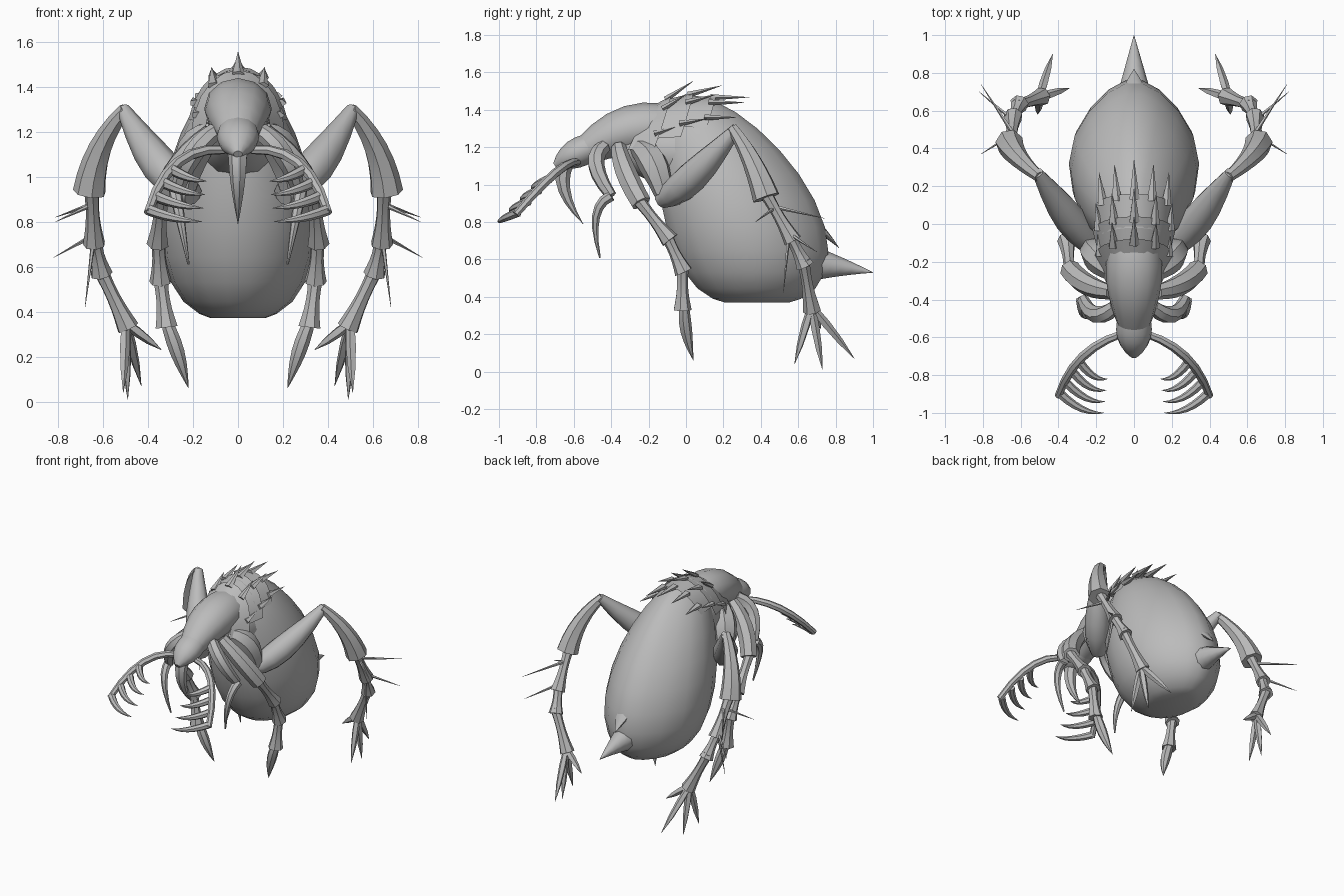
import bpy, bmesh, math
from mathutils import Vector

cube = bpy.data.objects.get("Cube")
if cube:
    bpy.data.objects.remove(cube)

colour = (0.5, 0.5, 0.5, 1)
grey = bpy.data.materials.new("plain grey")
grey.use_nodes = True
grey.diffuse_color = colour
grey.node_tree.nodes["Principled BSDF"].inputs["Base Color"].default_value = colour


def finish(name, bm, mirrored=False):
    """Turn the bmesh into a smooth grey object, mirrored across x if asked."""
    bmesh.ops.recalc_face_normals(bm, faces=bm.faces)
    mesh = bpy.data.meshes.new(name)
    bm.to_mesh(mesh)
    bm.free()
    mesh.materials.append(grey)
    mesh.shade_smooth()
    mesh.set_sharp_from_angle(angle=math.radians(45))
    part = bpy.data.objects.new(name, mesh)
    bpy.context.collection.objects.link(part)
    if mirrored:
        modifier = part.modifiers.new("left_and_right", "MIRROR")
        modifier.use_mirror_merge = False


def loft(bm, rings):
    """Skin a list of closed rings and cap both ends."""
    loops = [[bm.verts.new(point) for point in ring] for ring in rings]
    for lower, upper in zip(loops, loops[1:]):
        for i in range(len(lower)):
            bm.faces.new((lower[i - 1], lower[i], upper[i], upper[i - 1]))
    bm.faces.new(loops[0])
    bm.faces.new(loops[-1])


def curved_tube(bm, start, through, end, thick, thin, bulge=0, sides=7, flat=1, steps=6):
    """Tapered tube on a parabola through three points, fuller mid-way by bulge."""
    points, radii, rings = [], [], []
    for i in range(steps + 1):
        t = i / steps
        points.append(start * (1 - t) * (1 - 2 * t) + through * 4 * t * (1 - t) + end * t * (2 * t - 1))
        radii.append(thick + (thin - thick) * t + bulge * math.sin(math.pi * t))
    across = None
    for i, point in enumerate(points):
        along = (points[min(i + 1, steps)] - points[max(i - 1, 0)]).normalized()
        if across is None:
            across = along.cross(Vector((0, 0, 1)))
        across = (across - along * across.dot(along)).normalized()
        upward = across.cross(along)
        angles = [math.tau * k / sides for k in range(sides)]
        rings.append([point + (across * math.cos(a) + upward * flat * math.sin(a)) * radii[i]
                      for a in angles])
    loft(bm, rings)


def limb(name, path, thick, thin, bulge=0, **shape):
    """Single part; points given as (y, z) lie on the centre line, others are paired."""
    paired = len(path[0]) == 3
    start, through, end = [Vector(p) if paired else Vector((0, *p)) for p in path]
    bm = bmesh.new()
    curved_tube(bm, start, through, end, thick, thin, bulge, **shape)
    finish(name, bm, paired)


def jointed_foot(name, joints, radius):
    """Row of segments, each flaring over the start of the next one."""
    bm = bmesh.new()
    for a, b in zip(joints, joints[1:]):
        a, b = Vector(a), Vector(b)
        overlap = (b - a) * 0.1
        curved_tube(bm, a - overlap, (a + b) / 2, b + overlap, radius, radius * 1.4, -radius / 3)
    finish(name, bm, True)


def straight_spikes(name, base, tips, radius, bulge=0):
    bm = bmesh.new()
    base = Vector(base)
    for tip in tips:
        tip = Vector(tip)
        curved_tube(bm, base, (base + tip) / 2, tip, radius, 0.001, bulge, sides=5, steps=3)
    finish(name, bm, True)


# Abdomen: egg of stacked slices, leaning forward at the top and pinched at the back
rings = []
slice_count, sides = 12, 18
for i in range(slice_count + 1):
    t = 0.01 + 0.98 * (1 - math.cos(math.pi * i / slice_count)) / 2
    fullness = math.sin(math.pi * t ** 0.7)
    depth, width = 0.43 * fullness ** 0.42, 0.345 * fullness ** 0.5
    ring = []
    for k in range(sides):
        a = math.tau * k / sides
        pinch = 1 - 0.25 * max(math.sin(a), 0) ** 2
        ring.append((width * pinch * math.cos(a),
                     0.38 - 0.36 * t ** 1.8 + depth * math.sin(a),
                     0.36 + 1.11 * t))
    rings.append(ring)
bm = bmesh.new()
loft(bm, rings)
finish("abdomen", bm)

# Tail spine and the flap above it
limb("tail_spine", [(0.66, 0.58), (0.83, 0.56), (1, 0.53)], 0.1, 0.001, sides=9)
limb("tail_flap", [(0.6, 0.86), (0.72, 0.76), (0.82, 0.66)], 0.12, 0.001, flat=0.4)

# Head, snout, beak and the body behind them
limb("head", [(-0.54, 1.18), (-0.3, 1.29), (-0.05, 1.3)], 0.085, 0.13, 0.04, sides=12, flat=0.9)
limb("snout", [(-0.7, 1.1), (-0.6, 1.16), (-0.46, 1.22)], 0.02, 0.08, 0.04, sides=12, flat=0.85)
limb("beak", [(-0.64, 1.12), (-0.65, 0.97), (-0.55, 0.79)], 0.045, 0.001, 0.01)
limb("thorax_core", [(-0.36, 1.22), (-0.12, 1.18), (0.1, 1.17)], 0.1, 0.2, 0.03, sides=12)


# Three overlapping back plates, each with backward spikes on the rear edge
def on_back(y, angle, raised):
    width = 0.22 - 0.8 * (y - 0.08) ** 2 + raised
    height = 0.31 - 1.3 * (y - 0.03) ** 2 + raised
    return Vector((width * math.sin(angle), y - 0.04 * angle ** 2, 1.17 + height * math.cos(angle)))


for row, place in enumerate(("front", "middle", "rear")):
    bm = bmesh.new()
    y_front = -0.22 + 0.1 * row
    y_rear = y_front + 0.14 + 0.02 * row
    spread = 1.5 - 0.2 * row
    angles = [spread * (k / 5 - 1) for k in range(11)]
    front = [bm.verts.new(on_back(y_front, a, 0)) for a in angles]
    rear = [bm.verts.new(on_back(y_rear, a, 0.01)) for a in angles]
    for k in range(len(angles) - 1):
        bm.faces.new((front[k], front[k + 1], rear[k + 1], rear[k]))
    bmesh.ops.solidify(bm, geom=bm.faces[:], thickness=0.01)
    for a in angles[1::2]:
        base = on_back(y_rear - 0.03, a, 0)
        reach = (0.15 + 0.03 * row) * (1 - 0.2 * abs(a))
        tip = base + Vector((reach * math.sin(a) / 8, reach, (0.1 - 0.05 * row) * math.cos(a)))
        curved_tube(bm, base, (base + tip) / 2, tip, 0.03, 0.001, sides=5, flat=0.6, steps=2)
    finish(f"back_plate_{place}", bm)

# Hind legs
limb("hind_hip", [(0.1, -0.26, 1.2), (0.19, -0.18, 1.12), (0.23, -0.12, 0.95)], 0.05, 0.05, 0.03)
limb("hind_thigh", [(0.2, -0.13, 0.92), (0.34, 0.03, 1.04), (0.51, 0.27, 1.3)], 0.05, 0.03, 0.045, sides=9)
limb("hind_shin", [(0.5, 0.25, 1.3), (0.61, 0.35, 1.13), (0.66, 0.43, 0.93)], 0.03, 0.075)
ankle = (0.5, 0.67, 0.35)
jointed_foot("hind_foot", [(0.65, 0.44, 0.93), (0.64, 0.56, 0.72), (0.61, 0.63, 0.58), ankle], 0.036)
straight_spikes("hind_toes", ankle, [(0.43, 0.9, 0.07), (0.49, 0.73, 0.01),
                                     (0.51, 0.58, 0.04), (0.34, 0.72, 0.23)], 0.02, 0.012)
straight_spikes("upper_shin_spikes", (0.64, 0.48, 0.88), [(0.81, 0.74, 0.82), (0.81, 0.37, 0.8)], 0.012)
straight_spikes("lower_shin_spikes", (0.64, 0.55, 0.74), [(0.82, 0.7, 0.64), (0.68, 0.52, 0.42)], 0.012)

# Middle legs
limb("middle_thigh", [(0.12, -0.36, 1.2), (0.25, -0.32, 1.06), (0.34, -0.24, 0.9)], 0.04, 0.055, 0.01)
jointed_foot("middle_foot", [(0.34, -0.24, 0.9), (0.355, -0.1, 0.72), (0.345, -0.02, 0.55), (0.32, -0.02, 0.35)], 0.036)
limb("middle_claw", [(0.32, -0.01, 0.36), (0.27, 0, 0.22), (0.22, 0.04, 0.06)], 0.025, 0.001, 0.02)

# Front legs
limb("front_thigh", [(0.1, -0.44, 1.2), (0.2, -0.48, 1.1), (0.27, -0.4, 0.94)], 0.04, 0.03, 0.01)
limb("front_shin", [(0.28, -0.4, 0.94), (0.26, -0.48, 0.83), (0.22, -0.46, 0.61)], 0.03, 0.005, 0.005)

# Feelers carrying a comb of curved teeth
limb("feeler", [(0.06, -0.58, 1.12), (0.27, -0.7, 1.06), (0.4, -0.91, 0.84)], 0.02, 0.02, 0.005)
first_root, last_root = Vector((0.29, -0.73, 1.03)), Vector((0.39, -0.9, 0.85))
first_tip, last_tip = Vector((0.14, -0.82, 0.98)), Vector((0.16, -1, 0.8))
for i in range(4):
    root = first_root.lerp(last_root, i / 3)
    tip = first_tip.lerp(last_tip, i / 3)
    bend = (root + tip) / 2 - Vector((0, 0.03, 0.01))
    limb(f"feeler_tooth_{i + 1}", [root, bend, tip], 0.025, 0.001, 0.005)
